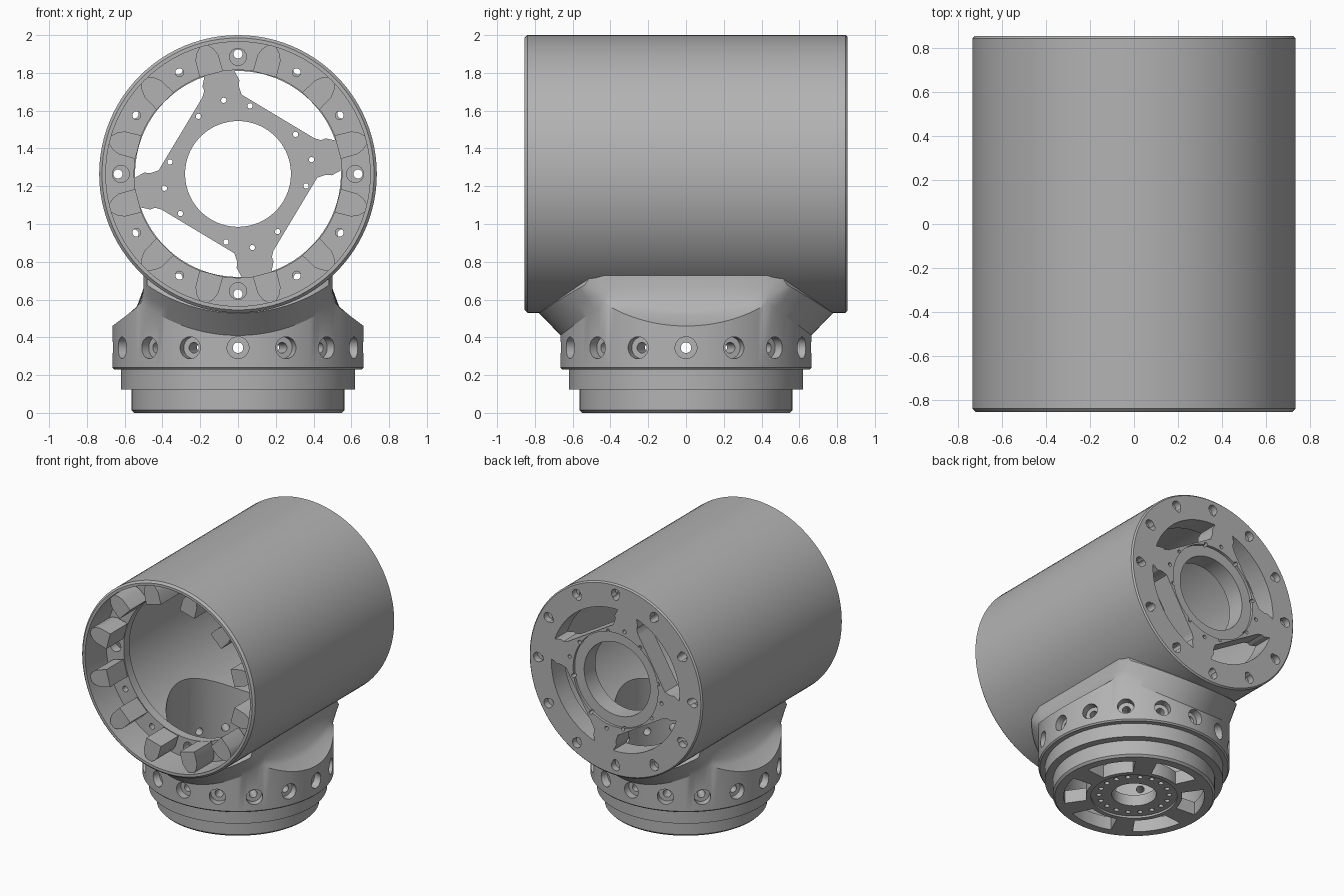
import bpy, bmesh
from math import sin, cos, pi, radians, sqrt
from mathutils import Matrix, Vector

if "Cube" in bpy.data.objects:
    bpy.data.objects.remove(bpy.data.objects["Cube"])

AXIS_Z = 1.265          # height of the barrel axis
BARREL_R = 0.735
SEG = 96
ALONG_Y = Matrix.Translation((0, 0, AXIS_Z)) @ Matrix.Rotation(-pi / 2, 4, 'X')

grey = bpy.data.materials.new("machined_grey")
grey.use_nodes = True
grey.diffuse_color = (0.45, 0.45, 0.45, 1)
grey.node_tree.nodes["Principled BSDF"].inputs["Base Color"].default_value = (0.45, 0.45, 0.45, 1)


def make(name, bm):
    bmesh.ops.recalc_face_normals(bm, faces=bm.faces)
    mesh = bpy.data.meshes.new(name)
    bm.to_mesh(mesh)
    bm.free()
    mesh.materials.append(grey)
    ob = bpy.data.objects.new(name, mesh)
    bpy.context.collection.objects.link(ob)
    return ob


def loft(bm, rings, loop=False):
    """Skin closed rings; cap the ends unless the rings loop round."""
    rows = [[bm.verts.new(p) for p in ring] for ring in rings]
    pairs = list(zip(rows, rows[1:])) + ([(rows[-1], rows[0])] if loop else [])
    for a, b in pairs:
        for i in range(len(a)):
            j = (i + 1) % len(a)
            bm.faces.new((a[i], a[j], b[j], b[i]))
    if not loop:
        bm.faces.new(rows[0])
        bm.faces.new(rows[-1])


def lathe(name, profile, matrix=Matrix()):
    bm = bmesh.new()
    loft(bm, [[matrix @ Vector((r * cos(2 * pi * i / SEG), r * sin(2 * pi * i / SEG), h))
               for i in range(SEG)] for r, h in profile], loop=True)
    return make(name, bm)


def prism(bm, points, offset):
    loft(bm, [points, [Vector(p) + Vector(offset) for p in points]])


def rod(bm, matrix, radius, length, sides=24):
    bmesh.ops.create_cone(bm, cap_ends=True, segments=sides, radius1=radius,
                          radius2=radius, depth=length, matrix=matrix)


def cut(ob, bm):
    cutter = make("cutter", bm)
    cutter.hide_render = True
    mod = ob.modifiers.new("cut", 'BOOLEAN')
    mod.operation, mod.solver, mod.object = 'DIFFERENCE', 'EXACT', cutter
    bpy.context.view_layer.objects.active = ob
    bpy.ops.object.modifier_apply(modifier=mod.name)
    bpy.data.objects.remove(cutter)


def around(r, deg, y):
    """Point at polar position about the barrel axis."""
    return Vector((r * cos(radians(deg)), y, AXIS_Z + r * sin(radians(deg))))


def end_holes(ob, places, y, length):
    """Drill holes parallel to the barrel axis: (polar radius, angle, hole radius)."""
    bm = bmesh.new()
    for r, deg, size in places:
        rod(bm, Matrix.Translation(around(r, deg, y)) @ Matrix.Rotation(pi / 2, 4, 'X'), size, length)
    cut(ob, bm)


# Barrel: shell, front flange and back plate
barrel = lathe("barrel", [
    (.72, -.855), (.735, -.84), (.735, .845), (.725, .855), (.36, .855), (.36, .835),
    (.28, .835), (.28, .70), (.69, .70), (.69, -.53), (.55, -.53), (.55, -.60),
    (.70, -.60), (.70, -.855)], ALONG_Y)

# Four windows in the back plate
bm = bmesh.new()
for k in range(4):
    turn = 59 + 90 * k
    outline = [around(.545, turn - 40 + 73 * i / 16, .6) for i in range(17)]
    n, t = around(1, turn, 0), around(1, turn + 90, 0)
    centre = Vector((0, 0, AXIS_Z))
    for d, s in ((.43, .25), (.40, .235), (.37, .20), (.37, -.25), (.38, -.285), (.40, -.30)):
        p = centre + (n - centre) * d + (t - centre) * s
        outline.append(p + Vector((0, .6, 0)))
    prism(bm, outline, (0, .4, 0))
cut(barrel, bm)

# Screw holes: back counterbores, back bores, plate pilots, front flange
end_holes(barrel, [(.66, 30 * k, .036) for k in range(12)], .855, .10)
end_holes(barrel, [(.635, 30 * k, .024) for k in range(12)], .80, .30)
end_holes(barrel, [(r, a + 90 * k, .014) for k in range(4)
                   for r, a in ((.397, 11), (.366, -10), (.37, 34.5))], .78, .30)
end_holes(barrel, [(.62, 30 * k, .022 if k % 3 else .045) for k in range(12)], -.565, .12)

# Opening from barrel into neck
bm = bmesh.new()
rod(bm, Matrix.Translation((0, 0, .7)), .5, .9, SEG)
cut(barrel, bm)

# Teeth inside the front mouth
bm = bmesh.new()
for k in range(12):
    mid = 15 + 30 * k
    side = ((.55, 6.7), (.64, 5.6), (.675, 4), (.705, 1.5))
    outline = [around(r, mid - a, -.61) for r, a in side] + \
              [around(r, mid + a, -.61) for r, a in reversed(side)]
    prism(bm, outline, (0, -.21, 0))
teeth = make("mouth_teeth", bm)


# Neck collar: round below, flared front and back, scooped flat sides above
def collar_column(a):
    x, y = .665 * cos(a), .665 * sin(a)
    foot = [(x * .985, y * .985, .23), (x, y, .24)]
    if abs(x) <= .5:
        z = AXIS_Z - sqrt(.855 ** 2 - x * x)
        return foot + [(x, y, z), (x, y * 1.085, z + .06), (x, y * 1.17, z + .118),
                       (x, y * 1.08, z + .18), (x, y * 1.03, .85)]
    s = 1 if x > 0 else -1
    f = (abs(x) - .5) / .165
    rim = .585 - .125 * f
    inner = .5 + .04 * f
    return foot + [(x, y, rim), (s * (inner + .03 * f), y, .515 + .09 * (1 - f)),
                   (s * inner, y, .55 + .08 * (1 - f)), (s * .5, y, .66), (s * .5, y, .85)]


columns = [collar_column(2 * pi * (i + .5) / 128) for i in range(128)]
bm = bmesh.new()
loft(bm, list(zip(*columns)))
neck = make("neck_collar", bm)
bm = bmesh.new()
rod(bm, ALONG_Y, .71, 1.6, SEG)
cut(neck, bm)
bm = bmesh.new()
rod(bm, Matrix.Translation((0, 0, .5)), .5, .9, SEG)
cut(neck, bm)

# Sixteen counterbored radial screw holes
for size, start, length in ((.058, .61, .2), (.028, .45, .3)):
    bm = bmesh.new()
    for k in range(16):
        rod(bm, Matrix.Rotation(k * pi / 8, 4, 'Z')
            @ Matrix.Translation((start + length / 2, 0, .345))
            @ Matrix.Rotation(pi / 2, 4, 'Y'), size, length)
    cut(neck, bm)

# Stepped base with spoked bottom plate
base = lathe("base_flange", [
    (.155, .015), (.30, .015), (.30, 0), (.55, 0), (.565, .015), (.565, .125), (.62, .125),
    (.62, .24), (.5, .24), (.5, .10), (.155, .10)])
bm = bmesh.new()
for k in range(6):
    mid = 30 + 60 * k
    arc = [(.49, mid - 21 + 42 * i / 8) for i in range(9)] + \
          [(.335, mid + 19 - 38 * i / 8) for i in range(9)]
    prism(bm, [(r * cos(radians(a)), r * sin(radians(a)), -.1) for r, a in arc], (0, 0, .3))
cut(base, bm)
bm = bmesh.new()
for k in range(18):
    a = k * pi / 9
    rod(bm, Matrix.Translation((.245 * cos(a), .245 * sin(a), .05)), .018, .2, 16)
cut(base, bm)

# Smooth curved walls, keep machined edges crisp
bpy.ops.object.select_all(action='DESELECT')
for ob in (barrel, teeth, neck, base):
    ob.select_set(True)
bpy.context.view_layer.objects.active = barrel
bpy.ops.object.shade_smooth_by_angle(angle=radians(28))
